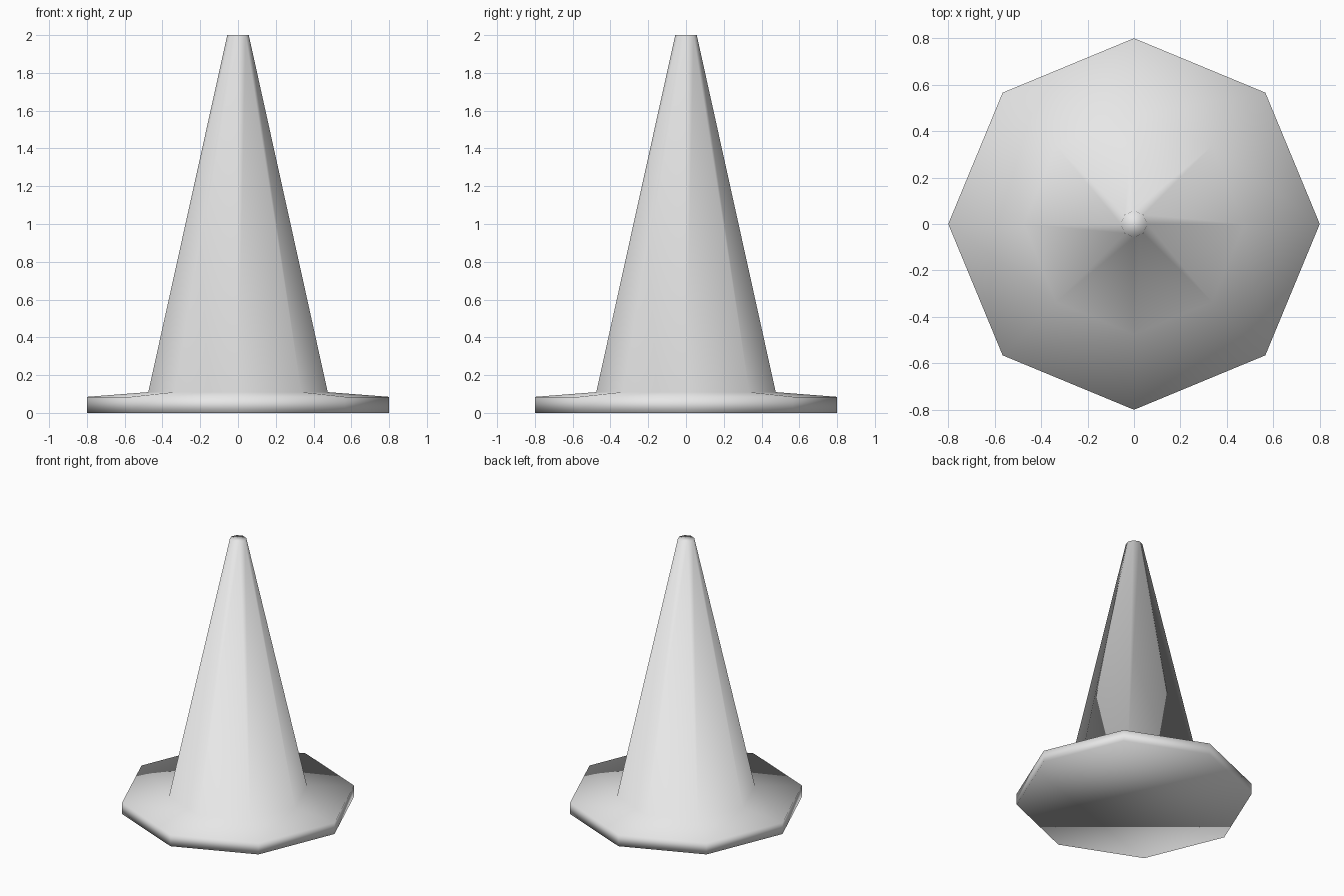
import bpy
import bmesh
from math import cos, sin, tau

cube = bpy.data.objects.get("Cube")
if cube:
    bpy.data.objects.remove(cube, do_unlink=True)

SIDES = 8
# Radius and height of each ring: base, rim, cone foot, tip
PROFILE = [(0.8, 0.0), (0.8, 0.085), (0.475, 0.11), (0.057, 2.0)]

grey = bpy.data.materials.new("light_grey")
grey.use_nodes = True
colour = (0.8, 0.8, 0.8, 1.0)
grey.diffuse_color = colour
grey.node_tree.nodes["Principled BSDF"].inputs["Base Color"].default_value = colour

# Octagonal cone and flange as one closed, smoothly shaded shell
bm = bmesh.new()
rings = [[bm.verts.new((r * cos(tau * i / SIDES), r * sin(tau * i / SIDES), z))
          for i in range(SIDES)] for r, z in PROFILE]
for low, high in zip(rings, rings[1:]):
    for i in range(SIDES):
        j = (i + 1) % SIDES
        bm.faces.new((low[i], low[j], high[j], high[i]))
bm.faces.new(reversed(rings[0]))   # underside
bm.faces.new(rings[-1])            # tip cap
for face in bm.faces:
    face.smooth = True

mesh = bpy.data.meshes.new("traffic_cone")
bm.to_mesh(mesh)
bm.free()
mesh.materials.append(grey)
bpy.context.collection.objects.link(bpy.data.objects.new("traffic_cone", mesh))
